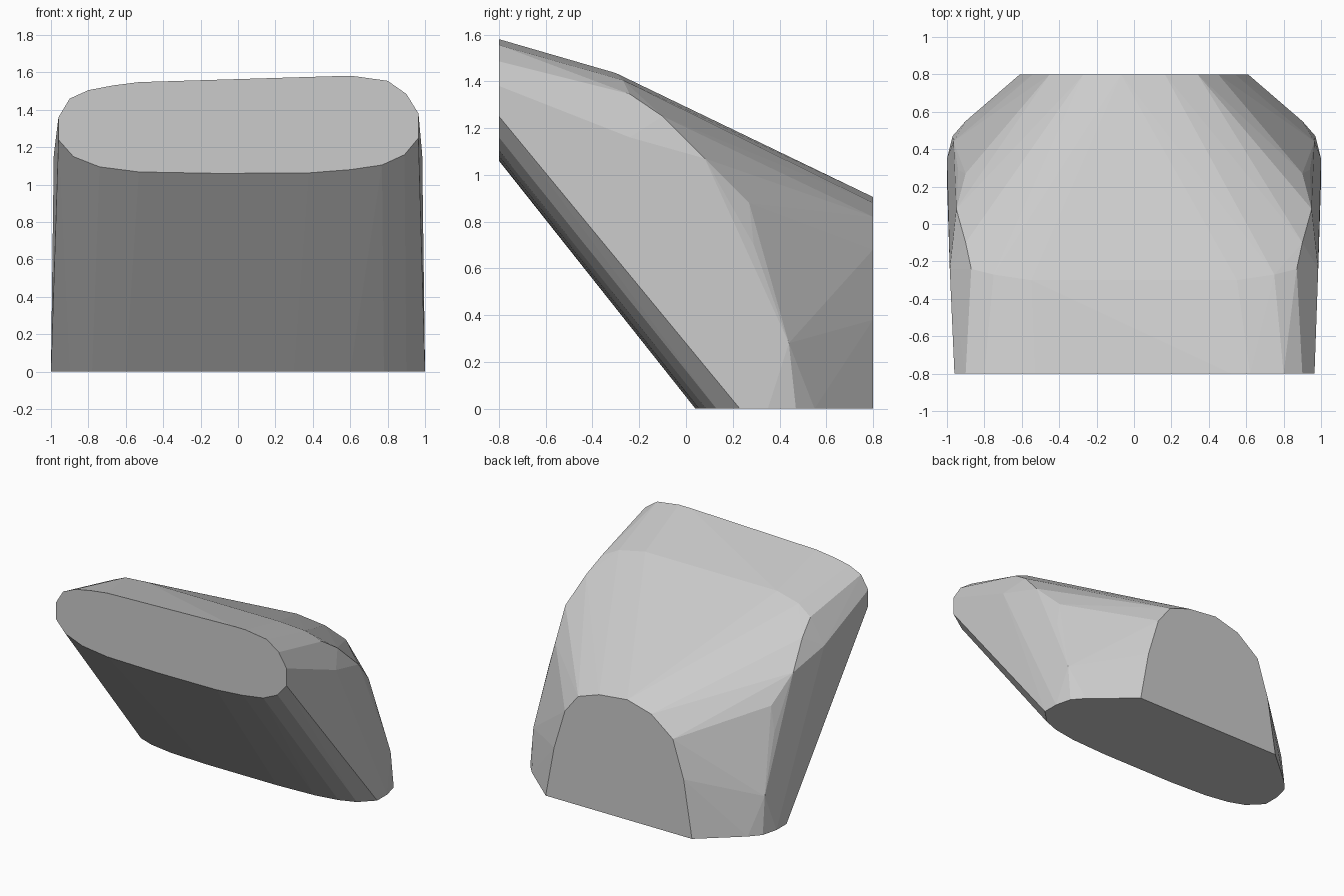
import bpy, bmesh

cube = bpy.data.objects.get("Cube")
if cube:
    bpy.data.objects.remove(cube, do_unlink=True)

# Single plain grey
grey = bpy.data.materials.new("light grey")
grey.use_nodes = True
colour = (0.6, 0.6, 0.6, 1)
grey.diffuse_color = colour
grey.node_tree.nodes["Principled BSDF"].inputs["Base Color"].default_value = colour


def mirrored(points):
    return [(side * x, y, z) for x, y, z in points for side in (1, -1)]


# Slanted oval cap at the front (x, z)
front_cap = [(-.96, 1.24), (-.96, 1.36), (-.9, 1.46), (-.8, 1.505), (-.67, 1.53),
             (-.53, 1.548), (.52, 1.58), (.62, 1.58), (.8, 1.555), (.9, 1.485),
             (.965, 1.38), (.965, 1.25), (.89, 1.16), (.77, 1.105), (.6, 1.08),
             (.38, 1.063), (-.1, 1.06), (-.53, 1.068), (-.74, 1.095), (-.88, 1.15)]

# Arched cap at the back (x, z)
back_cap = [(.61, 0), (.54, .38), (.45, .68), (.34, .82), (.165, .88),
            (-.07, .905), (-.27, .85), (-.45, .71), (-.54, .43), (-.61, 0)]

# Flat base outline, one half (x, y)
base = [(.3, .04), (.6, .055), (.78, .085), (.9, .13), (1, .23), (1, .35),
        (.97, .47), (.9, .55)]

# Crease across the top and down the shoulders, one half
shoulder = [(.55, -.3, 1.435), (.75, -.27, 1.405), (.87, -.24, 1.345),
            (.9, -.1, 1.25), (.95, .08, 1.07), (.9, .27, .88),
            (.94, .29, .7), (.965, .44, .28), (.985, -.24, 1.16)]

points = [(x, -.8, z) for x, z in front_cap]
points += [(x, .8, z) for x, z in back_cap]
points += mirrored([(x, y, 0) for x, y in base])
points += mirrored(shoulder)

# Skin the outlines into one faceted solid
bm = bmesh.new()
for p in points:
    bm.verts.new(p)
result = bmesh.ops.convex_hull(bm, input=bm.verts)
loose = {v for v in result["geom_interior"] + result["geom_unused"]
         if isinstance(v, bmesh.types.BMVert) and not v.link_faces}
bmesh.ops.delete(bm, geom=list(loose), context="VERTS")
bmesh.ops.dissolve_limit(bm, angle_limit=0.01, verts=bm.verts, edges=bm.edges)
bmesh.ops.recalc_face_normals(bm, faces=bm.faces)

mesh = bpy.data.meshes.new("faceted_body")
bm.to_mesh(mesh)
bm.free()
mesh.materials.append(grey)
body = bpy.data.objects.new("faceted_body", mesh)
bpy.context.collection.objects.link(body)
